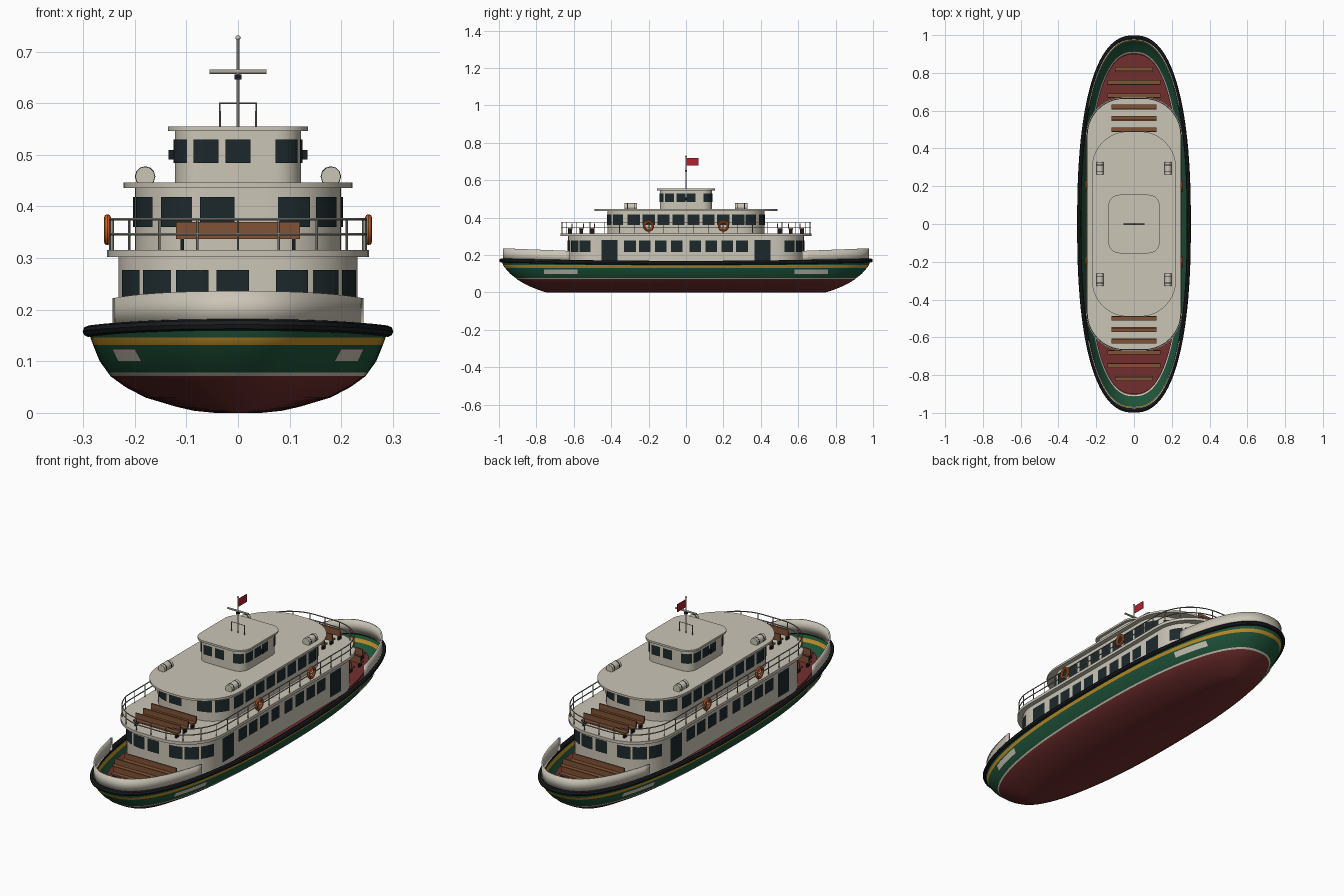
import bpy, bmesh, math
from mathutils import Vector

cube = bpy.data.objects.get("Cube")
if cube:
    bpy.data.objects.remove(cube, do_unlink=True)


def material(name, r, g, b):
    m = bpy.data.materials.new(name)
    m.use_nodes = True
    m.diffuse_color = (r, g, b, 1)
    m.node_tree.nodes["Principled BSDF"].inputs["Base Color"].default_value = (r, g, b, 1)
    return m


CREAM = material("cream", .60, .56, .47)
GREEN = material("hull green", .014, .09, .043)
RED = material("deck red", .17, .028, .028)
FLAG = material("flag red", .45, .015, .03)
YELLOW = material("stripe yellow", .52, .27, .02)
BLACK = material("rubber black", .01, .012, .014)
GLASS = material("dark glass", .012, .022, .025)
WOOD = material("bench wood", .22, .085, .035)
ORANGE = material("ring orange", .6, .12, .02)
GREY = material("rail grey", .27, .26, .23)


def smooth(ob):
    bpy.ops.object.select_all(action='DESELECT')
    ob.select_set(True)
    bpy.context.view_layer.objects.active = ob
    bpy.ops.object.shade_smooth_by_angle(angle=math.radians(35))


def mesh_object(name, verts, faces, mats, pick=None):
    me = bpy.data.meshes.new(name)
    me.from_pydata(verts, [], faces)
    for m in mats:
        me.materials.append(m)
    ob = bpy.data.objects.new(name, me)
    bpy.context.collection.objects.link(ob)
    if pick:
        for p in me.polygons:
            p.material_index = pick(p.center)
    return ob


def prism(name, pts, z0, z1, mat):
    n = len(pts)
    verts = [(x, y, z) for z in (z0, z1) for x, y in pts]
    faces = [(i, (i + 1) % n, n + (i + 1) % n, n + i) for i in range(n)]
    faces += [tuple(reversed(range(n))), tuple(range(n, 2 * n))]
    ob = mesh_object(name, verts, faces, [mat])
    smooth(ob)
    return ob


def boxes(name, items, mat):
    """One object out of (centre, size) blocks."""
    verts, faces = [], []
    for c, s in items:
        b = len(verts)
        verts += [[c[k] + s[k] * (i >> k & 1) - s[k] / 2 for k in range(3)] for i in range(8)]
        for f in ((0, 2, 3, 1), (4, 5, 7, 6), (0, 1, 5, 4), (2, 6, 7, 3), (0, 4, 6, 2), (1, 3, 7, 5)):
            faces.append([b + i for i in f])
    return mesh_object(name, verts, faces, [mat])


def tubes(name, paths, radius, mat, closed=False, res=1):
    cu = bpy.data.curves.new(name, 'CURVE')
    cu.dimensions = '3D'
    cu.bevel_depth, cu.bevel_resolution, cu.use_fill_caps = radius, res, True
    for path in paths:
        sp = cu.splines.new('POLY')
        sp.points.add(len(path) - 1)
        for p, co in zip(sp.points, path):
            p.co = (*co, 1)
        sp.use_cyclic_u = closed
    cu.materials.append(mat)
    ob = bpy.data.objects.new(name, cu)
    bpy.context.collection.objects.link(ob)
    bpy.ops.object.select_all(action='DESELECT')
    ob.select_set(True)
    bpy.context.view_layer.objects.active = ob
    bpy.ops.object.convert(target='MESH')
    smooth(bpy.context.object)


EXP = 2.4


def oval(w, l, t):
    c, s = math.cos(t), math.sin(t)
    return (math.copysign(abs(c) ** (2 / EXP), c) * w, math.copysign(abs(s) ** (2 / EXP), s) * l)


def oval_loop(w, l, n=112):
    return [oval(w, l, math.tau * i / n) for i in range(n)]


def sheer(y):
    return .158 + .013 * y * y


def rounded(w, l, r, steps=10):
    """Rounded rectangle starting at the middle of its front edge."""
    pts = [(0, -l)]
    for k, (sx, sy) in enumerate(((1, -1), (1, 1), (-1, 1), (-1, -1))):
        for i in range(steps + 1):
            a = math.pi / 2 * (k - 1 + i / steps)
            pts.append((sx * (w - r) + r * math.cos(a), sy * (l - r) + r * math.sin(a)))
    return pts


def walk(pts, s):
    """Point and outward normal at arc length s."""
    loop = [Vector(p) for p in pts]
    pairs = list(zip(loop, loop[1:] + loop[:1]))
    s %= sum((b - a).length for a, b in pairs)
    for a, b in pairs:
        d = (b - a).length
        if s <= d and d > 0:
            t = (b - a) / d
            return a + t * s, Vector((t.y, -t.x))
        s -= d
    return loop[0], Vector((0, -1))


def perimeter(pts):
    return sum((Vector(a) - Vector(b)).length for a, b in zip(pts, pts[1:] + pts[:1]))


def panels(name, pts, spans, z0, z1, mat):
    """Thin plates that follow a wall outline; spans are (centre, width)."""
    verts, faces, steps = [], [], 6
    for c, w in spans:
        b = len(verts)
        for i in range(steps + 1):
            p, n = walk(pts, c + w * (i / steps - .5))
            p = p + n * .003
            verts += [(p.x, p.y, z0), (p.x, p.y, z1)]
        faces += [(b + 2 * i, b + 2 * i + 2, b + 2 * i + 3, b + 2 * i + 1) for i in range(steps)]
    mesh_object(name, verts, faces, [mat])


def around(pts, front, side, width):
    """Front spans repeated at the back, side spans repeated on both sides."""
    half = perimeter(pts) / 2
    out = [(s + e * half, width) for s in front for e in (0, 1)]
    return out + [((.5 + e) * half + d * k, width) for d in side for e in (0, 1) for k in (1, -1)]


# Hull: an open lofted shell with painted bands
levels = [(0, .045, .745), (.004, .085, .76), (.012, .12, .785), (.03, .18, .83), (.05, .218, .87),
          (.071, .247, .905), (.078, .252, .912), (.1, .268, .94), (.132, .281, .968),
          (.146, .286, .978), (None, .29, .985)]
verts, faces, N = [], [], 112
for z, w, l in levels:
    verts += [(x, y, sheer(y) if z is None else z) for x, y in oval_loop(w, l, N)]
for k in range(len(levels) - 1):
    faces += [(k * N + i, k * N + (i + 1) % N, (k + 1) * N + (i + 1) % N, (k + 1) * N + i) for i in range(N)]
faces.append(tuple(reversed(range(N))))


def band(c):
    if c.z < .071:
        return 0
    if c.z < .078:
        return 1
    return 3 if .132 < c.z < .146 else 2


smooth(mesh_object("hull", verts, faces, [RED, CREAM, GREEN, YELLOW], band))

tubes("rub_rail", [[(x, y, sheer(y)) for x, y in oval_loop(.29, .988)]], .011, BLACK, True, 2)
prism("main_deck", oval_loop(.248, .9), .13, .14, RED)

# Pale plates on the hull quarters
verts, faces = [], []
for sx in (1, -1):
    for sy in (1, -1):
        b = len(verts)
        for i in range(7):
            y = .58 + .18 * i / 6
            for z, w, l in ((.1, .272, .944), (.124, .282, .966)):
                verts.append((sx * w * (1 - (y / l) ** EXP) ** (1 / EXP), sy * y, z))
        faces += [(b + 2 * i, b + 2 * i + 2, b + 2 * i + 3, b + 2 * i + 1) for i in range(6)]
mesh_object("hull_plates", verts, faces, [CREAM])

# Raised bulwarks at both ends
start = math.asin((.62 / .975) ** (EXP / 2))
for name, sy in (("front_bulwark", -1), ("rear_bulwark", 1)):
    verts, n = [], 40
    for i in range(n + 1):
        x, y = oval(.285, .975, start + (math.pi - 2 * start) * i / n)
        verts += [(x, sy * y, sheer(y)), (x, sy * y, .222 + .014 * (y - .62) / .355)]
    ob = mesh_object(name, verts, [(2 * i, 2 * i + 2, 2 * i + 3, 2 * i + 1) for i in range(n)], [CREAM])
    mod = ob.modifiers.new("thickness", 'SOLIDIFY')
    mod.thickness, mod.offset = .007, 0
    smooth(ob)

# Lower cabin with windows and doors
lower = rounded(.232, .63, .16)
prism("lower_cabin", lower, .14, .305, CREAM)
panels("lower_windows", lower, around(lower, (-.235, -.162, -.089, -.01, .105, .178, .25),
       (.05, .135, .22, .3), .063), .217, .277, GLASS)
panels("side_doors", lower, around(lower, (), (.41,), .085), .165, .28, GLASS)

# Upper deck, upper cabin and its roof
prism("upper_deck", rounded(.254, .672, .2), .302, .316, CREAM)
upper = rounded(.2, .42, .14)
prism("upper_cabin", upper, .316, .438, CREAM)
panels("upper_windows", upper, around(upper, (-.21, -.122, -.04, .11, .19),
       (.04, .12, .2, .28), .066), .36, .418, GLASS)
prism("upper_roof", rounded(.222, .49, .19), .436, .446, CREAM)

# Wheelhouse and its roof
house = rounded(.122, .14, .05)
prism("wheelhouse", house, .446, .547, CREAM)
panels("wheelhouse_windows", house, around(house, (-.122, -.062, 0, .096, .152),
       (.027,), .048), .484, .53, GLASS)
prism("wheelhouse_roof", rounded(.136, .155, .06), .546, .555, CREAM)
boxes("side_lamps", [((s * .129, 0, .5), (.012, .012, .018)) for s in (1, -1)], BLACK)

# Railing around the upper deck
rail = rounded(.248, .665, .195)
tubes("rail_bars", [[(x, y, z) for x, y in rail] for z in (.375, .346)], .0025, GREY, True)
posts = [walk(rail, perimeter(rail) * i / 42)[0] for i in range(42)]
tubes("rail_posts", [[(p.x, p.y, .314), (p.x, p.y, .375)] for p in posts], .0022, GREY)

# Benches on both decks, backs towards the cabins
planks, legs = [], []
for floor, rows in ((.14, ((.82, .1), (.75, .14), (.68, .14))),
                    (.316, ((.62, .12), (.56, .12), (.5, .12)))):
    for y, hw in rows:
        for s in (1, -1):
            planks.append(((0, s * y, floor + .024), (2 * hw, .024, .007)))
            planks.append(((0, s * (y - .011), floor + .041), (2 * hw, .006, .026)))
            legs += [((k * hw * .9, s * y, floor + .011), (.007, .02, .022)) for k in (1, -1)]
boxes("bench_planks", planks, WOOD)
boxes("bench_legs", legs, BLACK)

# Life rings and raft canisters
for sx in (1, -1):
    for sy in (1, -1):
        bpy.ops.mesh.primitive_torus_add(location=(sx * .253, sy * .2, .355), rotation=(0, math.pi / 2, 0),
                                         major_segments=24, minor_segments=8,
                                         major_radius=.023, minor_radius=.007)
        ring = bpy.context.object
        ring.name = "life_ring"
        ring.data.materials.append(ORANGE)
        smooth(ring)
        x, y, z = sx * .18, sy * .295, .458
        tubes("raft_canister", [[(x, y - .033, z), (x, y + .033, z)]], .019, CREAM, res=4)
        tubes("raft_straps", [[(x, y + d - .002, z), (x, y + d + .002, z)] for d in (-.018, .018)],
              .0198, BLACK, res=4)

# Mast with crossbar, lamp, frame and flag
tubes("mast", [[(0, 0, .55), (0, 0, .727)]], .0032, CREAM, res=2)
bpy.ops.mesh.primitive_uv_sphere_add(segments=12, ring_count=8, radius=.005, location=(0, 0, .727))
ball = bpy.context.object
ball.name = "mast_ball"
ball.data.materials.append(CREAM)
smooth(ball)
tubes("crossbar", [[(-.055, 0, .661), (.055, 0, .661)]], .0045, CREAM, res=2)
boxes("mast_lamp", [((0, 0, .651), (.013, .013, .01))], BLACK)
tubes("roof_frame", [[(-.035, 0, .55), (-.035, 0, .6), (.035, 0, .6), (.035, 0, .55)]], .002, GREY)
boxes("flag", [((0, .035, .699), (.002, .062, .038))], FLAG)
